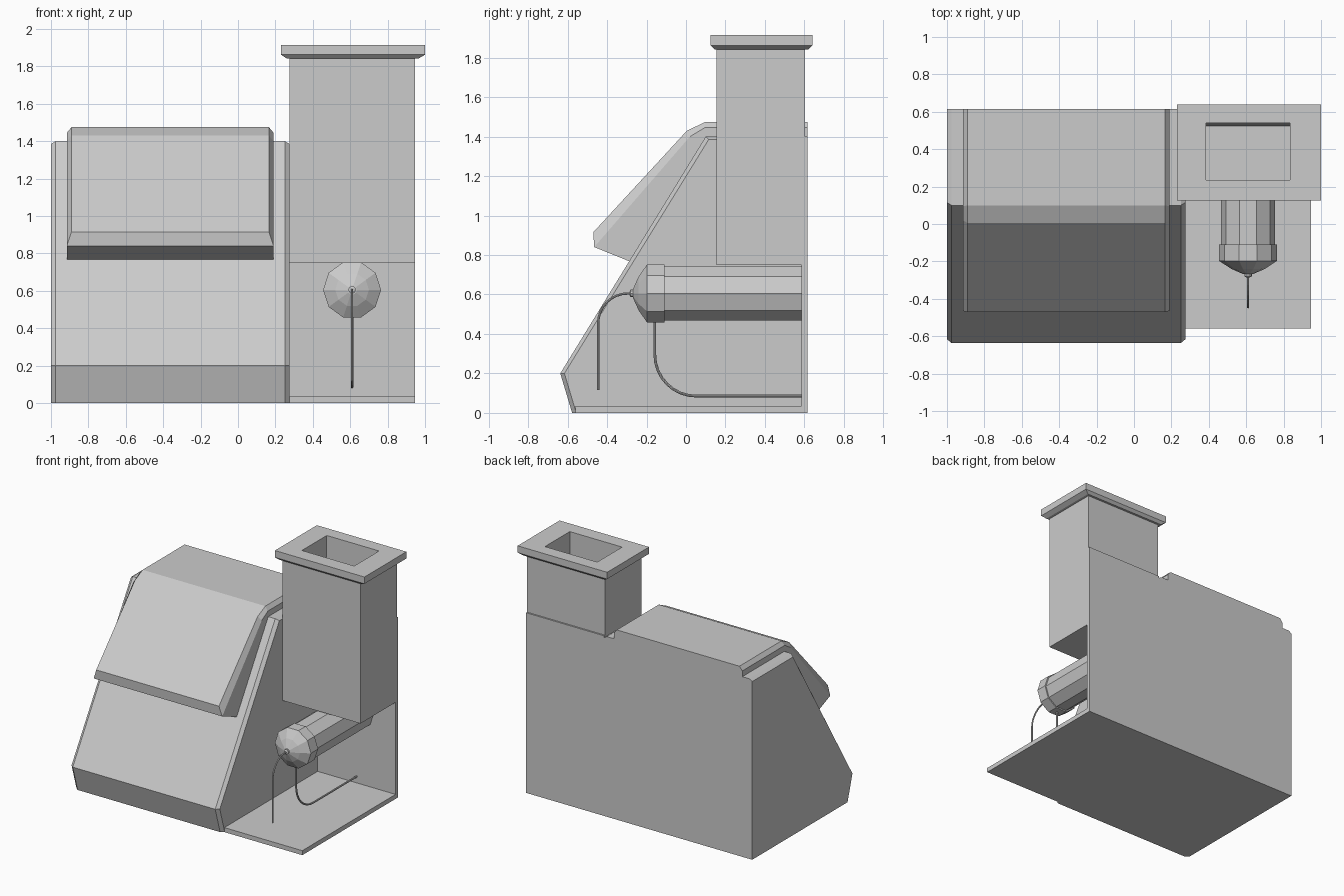
import bpy, bmesh, math
from mathutils import Vector

cube = bpy.data.objects.get("Cube")
if cube:
    bpy.data.objects.remove(cube, do_unlink=True)

grey = bpy.data.materials.new("plain grey")
grey.use_nodes = True
color = (0.6, 0.6, 0.6, 1)
grey.diffuse_color = color
grey.node_tree.nodes["Principled BSDF"].inputs["Base Color"].default_value = color


def loft(name, rings, cap_start=True, cap_end=True):
    """Skin a list of closed rings that share one point count."""
    bm = bmesh.new()
    rows = [[bm.verts.new(p) for p in ring] for ring in rings]
    n = len(rows[0])
    for a, b in zip(rows, rows[1:]):
        for i in range(n):
            j = (i + 1) % n
            bm.faces.new((a[i], a[j], b[j], b[i]))
    if cap_start:
        bm.faces.new(rows[0][::-1])
    if cap_end:
        bm.faces.new(rows[-1])
    bmesh.ops.remove_doubles(bm, verts=bm.verts, dist=0.0005)
    bmesh.ops.recalc_face_normals(bm, faces=bm.faces)
    mesh = bpy.data.meshes.new(name)
    bm.to_mesh(mesh)
    bm.free()
    mesh.materials.append(grey)
    obj = bpy.data.objects.new(name, mesh)
    bpy.context.collection.objects.link(obj)
    return obj


def rect(x0, x1, y0, y1, z):
    return [(x0, y0, z), (x1, y0, z), (x1, y1, z), (x0, y1, z)]


def box(name, x0, x1, y0, y1, z0, z1):
    return loft(name, [rect(x0, x1, y0, y1, z) for z in (z0, z1)])


def chamfered(name, x0, x1, c, side, middle):
    """Extrude a (y, z) profile along x with chamfered outer edges."""
    sections = ((x0, side), (x0 + c, middle), (x1 - c, middle), (x1, side))
    return loft(name, [[(x, y, z) for y, z in prof] for x, prof in sections])


def lathe(name, profile, sides=10, x=0.61, z=0.605):
    """Turn (y, radius) pairs around an axis along y."""
    turn = [2 * math.pi * i / sides for i in range(sides)]
    return loft(name, [[(x + r * math.cos(a), y, z + r * math.sin(a)) for a in turn]
                       for y, r in profile])


def pipe(name, start, corner, end, radius, bend, x=0.61, steps=8):
    """Thin tube in the yz plane with one rounded right-angle bend."""
    s, k, e = (Vector((x, *p)) for p in (start, corner, end))
    d0, d1 = (s - k).normalized(), (e - k).normalized()
    path = [s]
    for i in range(steps + 1):
        t = math.pi / 2 * i / steps
        path.append(k + bend * (d0 * (1 - math.sin(t)) + d1 * (1 - math.cos(t))))
    path.append(e)
    side = Vector((1, 0, 0))
    rings = []
    for i, p in enumerate(path):
        tangent = (path[min(i + 1, len(path) - 1)] - path[max(i - 1, 0)]).normalized()
        up = side.cross(tangent)
        rings.append([p + radius * (side * math.cos(a) + up * math.sin(a))
                      for a in (math.pi * j / 4 for j in range(8))])
    return loft(name, rings)


# Main body with a sloping front
chamfered("body", -1.0, 0.275, 0.025,
          [(-0.556, 0), (-0.616, 0.2), (0.115, 1.385), (0.615, 1.385), (0.615, 0)],
          [(-0.577, 0), (-0.637, 0.2), (0.1, 1.4), (0.615, 1.4), (0.615, 0)])

# Hood over the slope, its lower lip narrowing to a corner at each side
inside = [(0.615, 1.37), (0.14, 1.37), (-0.25, 0.753)]
chamfered("hood", -0.915, 0.19, 0.025,
          [(-0.465, 0.84), (-0.465, 0.84), (0.02, 1.4), (0.095, 1.445),
           (0.615, 1.445)] + inside,
          [(-0.465, 0.84), (-0.47, 0.915), (0.005, 1.43), (0.1, 1.475),
           (0.615, 1.475)] + inside)

# Side bay: floor and back panel
box("floor_plate", 0.275, 0.945, -0.56, 0.615, 0, 0.035)
box("back_panel", 0.275, 0.945, 0.585, 0.615, 0.035, 1.4)

# Chimney shaft, and its cap with the flue sunk into it
loft("chimney_shaft", [rect(0.275, 0.945, 0.155, 0.603, z) for z in (0.75, 1.85)],
     cap_end=False)
loft("chimney_cap", [
    rect(0.26, 0.965, 0.145, 0.62, 1.842),
    rect(0.23, 1.0, 0.125, 0.64, 1.862),
    rect(0.23, 1.0, 0.125, 0.64, 1.915),
    rect(0.385, 0.835, 0.235, 0.54, 1.915),
    rect(0.385, 0.835, 0.235, 0.525, 1.3)], cap_start=False)
loft("cap_underside", [rect(0.26, 0.965, 0.145, 0.62, 1.842),
                       rect(0.275, 0.945, 0.155, 0.603, 1.842)], False, False)

# Burner barrel, domed head and nozzle
lathe("burner_barrel", [(-0.12, 0.145), (0.59, 0.145)])
lathe("burner_head", [(-0.11, 0.155), (-0.197, 0.155), (-0.24, 0.09), (-0.268, 0.025)])
lathe("burner_nozzle", [(-0.26, 0.02), (-0.28, 0.02), (-0.285, 0.01)])

# Feed pipes
pipe("front_pipe", (-0.275, 0.605), (-0.445, 0.605), (-0.445, 0.117), 0.006, 0.15)
pipe("lower_pipe", (-0.158, 0.47), (-0.158, 0.085), (0.59, 0.085), 0.007, 0.21)
